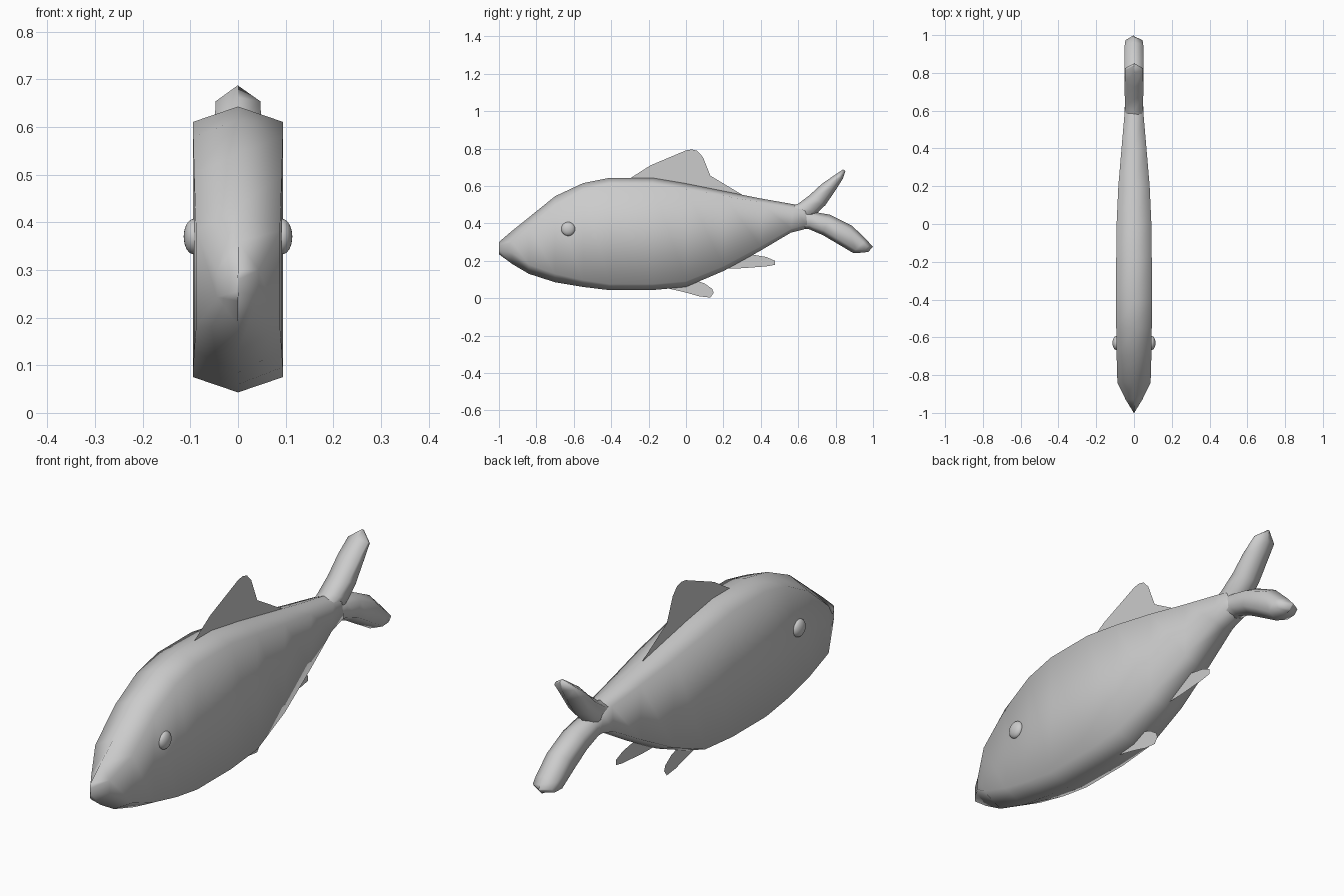
import bpy, bmesh
from math import radians

if "Cube" in bpy.data.objects:
    bpy.data.objects.remove(bpy.data.objects["Cube"])


def finish(name, bm, angle=80):
    bmesh.ops.recalc_face_normals(bm, faces=bm.faces)
    me = bpy.data.meshes.new(name)
    bm.to_mesh(me)
    bm.free()
    ob = bpy.data.objects.new(name, me)
    bpy.context.collection.objects.link(ob)
    bpy.ops.object.select_all(action='DESELECT')
    ob.select_set(True)
    bpy.context.view_layer.objects.active = ob
    bpy.ops.object.shade_smooth_by_angle(angle=radians(angle))
    return ob


def loft(name, stations):
    """Six-sided sections: top point, bottom point, half width, ridge inset."""
    bm = bmesh.new()
    rings = []
    for ay, az, by, bz, w, d in stations:
        length = ((ay - by) ** 2 + (az - bz) ** 2) ** 0.5
        t = min(d / length, 0.45)
        at = lambda x, f: bm.verts.new((x, ay + (by - ay) * f, az + (bz - az) * f))
        rings.append([at(0, 0), at(w, t), at(w, 1 - t), at(0, 1), at(-w, 1 - t), at(-w, t)])
    for r, s in zip(rings, rings[1:]):
        for i in range(6):
            j = (i + 1) % 6
            bm.faces.new((r[i], r[j], s[j], s[i]))
    for r in (rings[0], rings[-1]):
        bm.faces.new(r)
    bmesh.ops.remove_doubles(bm, verts=bm.verts, dist=0.0005)
    return finish(name, bm)


def fin(name, outline):
    bm = bmesh.new()
    face = bm.faces.new([bm.verts.new((0, y, z)) for y, z in outline])
    bmesh.ops.triangulate(bm, faces=[face])
    return finish(name, bm)


# Body: y, top, bottom, half width, ridge inset
body = [(-1.0, .30, .235, .001, .02), (-.93, .36, .183, .044, .06),
        (-.84, .432, .13, .088, .05), (-.70, .545, .085, .092, .045),
        (-.55, .615, .06, .094, .036), (-.41, .643, .043, .094, .032),
        (-.18, .643, .043, .094, .032), (0, .613, .06, .092, .03),
        (.2, .573, .145, .083, .025), (.4, .533, .255, .066, .022)]
loft("body", [(y, t, y, b, w, d) for y, t, b, w, d in body] +
     [(.575, .502, .56, .35, .051, .02), (.62, .49, .65, .373, .048, .02),
      (.67, .465, .69, .42, .035, .015)])

# Forked tail
loft("tail_upper_lobe", [
    (.55, .49, .62, .39, .04, .02), (.60, .505, .70, .455, .048, .02),
    (.66, .55, .745, .497, .049, .022), (.725, .61, .805, .585, .049, .022),
    (.80, .662, .838, .638, .047, .015), (.84, .688, .852, .68, .001, .003)])
loft("tail_lower_lobe", [
    (.58, .48, .58, .365, .04, .02), (.68, .462, .655, .37, .048, .02),
    (.77, .446, .73, .338, .049, .025), (.888, .387, .80, .297, .049, .025),
    (.963, .315, .893, .242, .049, .022), (.985, .29, .945, .243, .045, .018),
    (1.0, .275, .975, .248, .001, .01)])

# Thin fins on the centre line
fin("dorsal_fin", [(-.30, .64), (-.19, .71), (0, .79), (.03, .795), (.06, .788),
                   (.09, .755), (.13, .655), (.31, .547), (.2, .53), (-.15, .6)])
fin("pelvic_fin", [(-.11, .055), (0, .03), (.07, .01), (.13, .003), (.148, .028),
                   (.14, .05), (.10, .078), (.05, .095), (0, .12)])
fin("anal_fin", [(.19, .158), (.30, .16), (.43, .17), (.475, .178), (.475, .20),
                 (.43, .22), (.36, .232), (.3, .26)])

# Eyes
for side, label in ((1, "right"), (-1, "left")):
    bm = bmesh.new()
    bmesh.ops.create_uvsphere(bm, u_segments=24, v_segments=16, radius=1)
    bmesh.ops.scale(bm, verts=bm.verts, vec=(.021, .037, .037))
    bmesh.ops.translate(bm, verts=bm.verts, vec=(side * .093, -.63, .37))
    finish(label + "_eye", bm)
